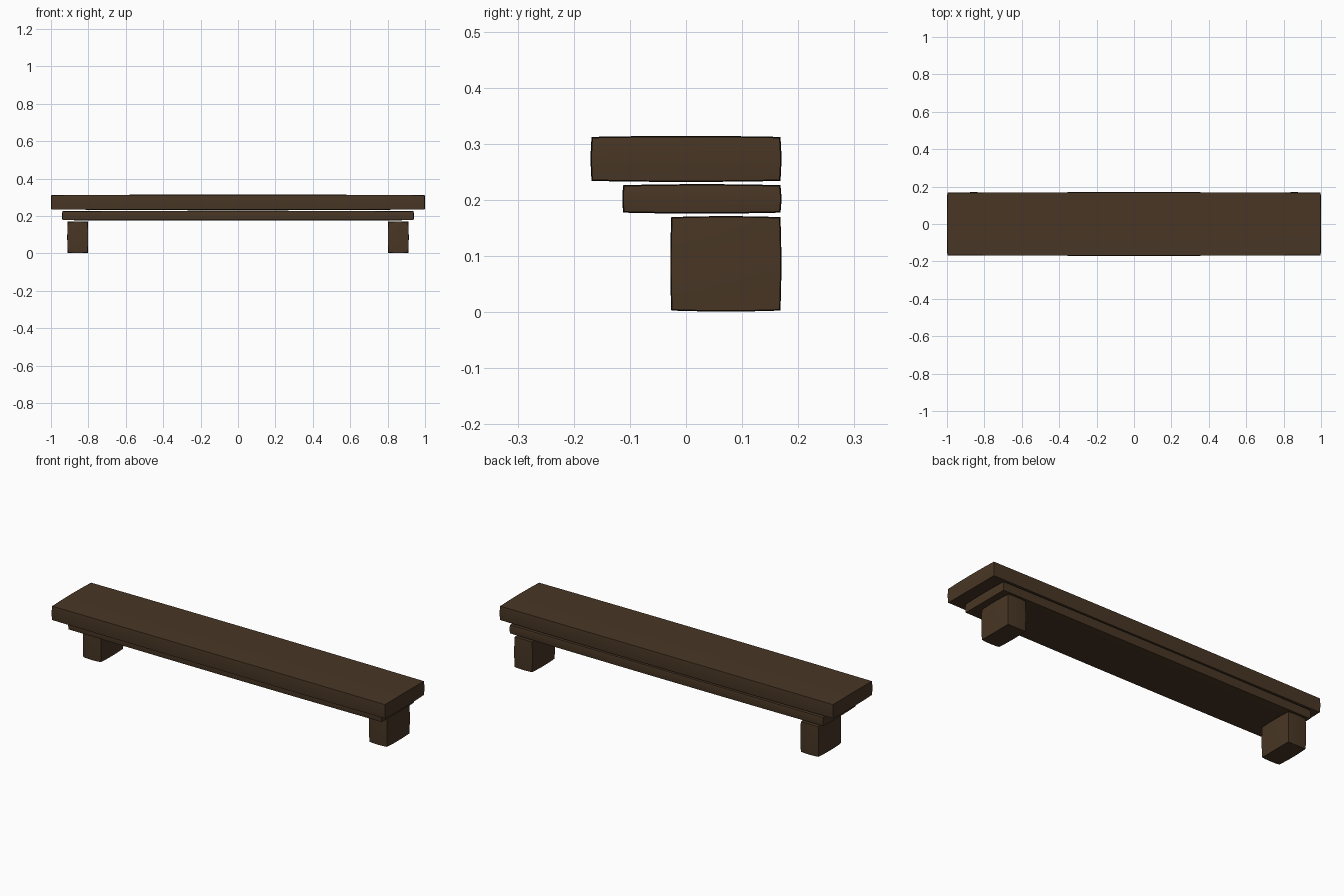
import bpy, bmesh, math

if "Cube" in bpy.data.objects:
    bpy.data.objects.remove(bpy.data.objects["Cube"])

# One dark wood colour
wood = bpy.data.materials.new("dark brown wood")
wood.diffuse_color = (0.065, 0.037, 0.018, 1)
wood.use_nodes = True
wood.node_tree.nodes["Principled BSDF"].inputs["Base Color"].default_value = wood.diffuse_color

BULGE = 0.0035


def pillow_box(name, lo, hi, cuts=7):
    """Box with slightly swollen faces; lo/hi are its corner limits."""
    bm = bmesh.new()
    bmesh.ops.create_cube(bm, size=2)
    bmesh.ops.subdivide_edges(bm, edges=bm.edges[:], cuts=cuts, use_grid_fill=True)
    for v in bm.verts:
        p = v.co.copy()
        for i in range(3):
            a, b = p[(i + 1) % 3], p[(i + 2) % 3]
            swell = BULGE * (1 - (a * a + b * b) / 2)
            half = (hi[i] - lo[i]) / 2
            v.co[i] = (lo[i] + hi[i]) / 2 + p[i] * (half + swell)
    me = bpy.data.meshes.new(name)
    bm.to_mesh(me)
    bm.free()
    me.materials.append(wood)
    ob = bpy.data.objects.new(name, me)
    bpy.context.collection.objects.link(ob)
    bpy.ops.object.select_all(action='DESELECT')
    ob.select_set(True)
    bpy.context.view_layer.objects.active = ob
    bpy.ops.object.shade_smooth_by_angle(angle=math.radians(35))
    return ob


# Top board and the set-back moulding beneath it
pillow_box("shelf_board", (-0.9965, -0.1665, 0.2355), (0.9965, 0.1665, 0.3105))
pillow_box("under_moulding", (-0.937, -0.110, 0.179), (0.937, 0.1665, 0.2245))

# Support blocks, one at each end
for side, name in ((-1, "left_support_block"), (1, "right_support_block")):
    x = side * 0.857
    pillow_box(name, (x - 0.0525, -0.0245, 0.0045), (x + 0.0525, 0.1665, 0.1675))
